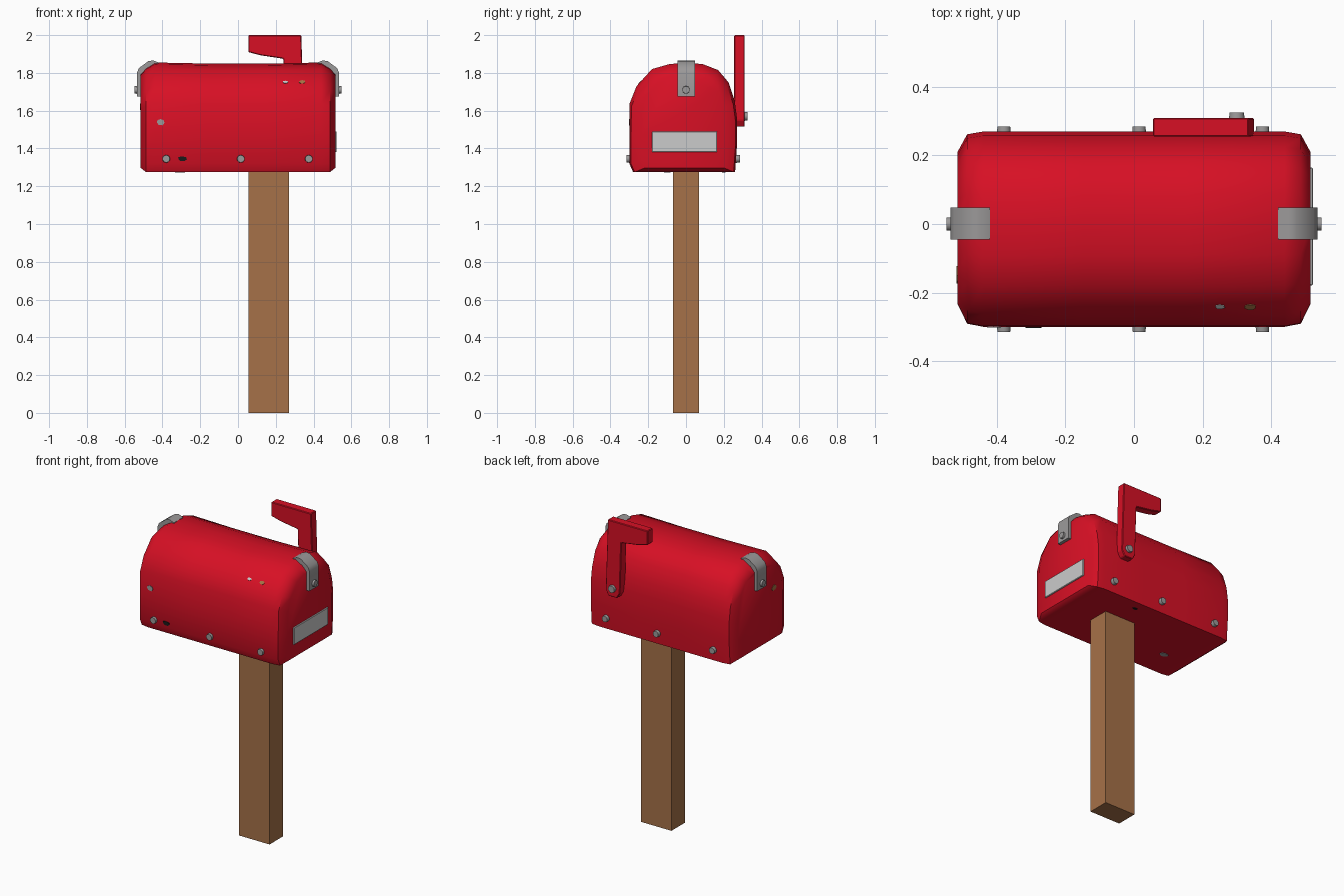
import bpy, bmesh, math, random
from mathutils import Vector
from mathutils.bvhtree import BVHTree

random.seed(4)
if "Cube" in bpy.data.objects:
    bpy.data.objects.remove(bpy.data.objects["Cube"])


def material(name, r, g, b):
    m = bpy.data.materials.new(name)
    m.use_nodes = True
    m.diffuse_color = (r, g, b, 1)
    node = next(n for n in m.node_tree.nodes if n.type == 'BSDF_PRINCIPLED')
    node.inputs["Base Color"].default_value = (r, g, b, 1)
    node.inputs["Roughness"].default_value = 0.7
    return m


RED = material("red paint", 0.68, 0.005, 0.018)
WOOD = material("wood", 0.38, 0.165, 0.065)
METAL = material("grey metal", 0.33, 0.32, 0.32)
PALE = material("pale label", 0.6, 0.6, 0.6)
RUST = material("tan rust", 0.38, 0.17, 0.06)
BLACK = material("black hole", 0.01, 0.01, 0.01)


def finish(bm, name, mat, bevel=0, smooth=None):
    bmesh.ops.recalc_face_normals(bm, faces=bm.faces)
    mesh = bpy.data.meshes.new(name)
    bm.to_mesh(mesh)
    bm.free()
    mesh.materials.append(mat)
    ob = bpy.data.objects.new(name, mesh)
    bpy.context.collection.objects.link(ob)
    if bevel:
        mod = ob.modifiers.new("Bevel", 'BEVEL')
        mod.width, mod.segments = bevel, 1
    if smooth:
        bpy.ops.object.select_all(action='DESELECT')
        ob.select_set(True)
        bpy.context.view_layer.objects.active = ob
        bpy.ops.object.shade_smooth_by_angle(angle=math.radians(smooth))
    return ob


def box(name, mat, x0, x1, y0, y1, z0, z1, bevel=0):
    bm = bmesh.new()
    bmesh.ops.create_cube(bm, size=1)
    for v in bm.verts:
        v.co = ((x0 + x1) / 2 + v.co.x * (x1 - x0),
                (y0 + y1) / 2 + v.co.y * (y1 - y0),
                (z0 + z1) / 2 + v.co.z * (z1 - z0))
    return finish(bm, name, mat, bevel)


def slab(name, mat, outline, y0, y1, bevel=0, smooth=None):
    """Extrude an x-z outline along y."""
    bm = bmesh.new()
    face = bm.faces.new([bm.verts.new((x, y0, z)) for x, z in outline])
    out = bmesh.ops.extrude_face_region(bm, geom=[face])["geom"]
    for v in out:
        if isinstance(v, bmesh.types.BMVert):
            v.co.y = y1
    return finish(bm, name, mat, bevel, smooth)


def rivet(name, centre, direction, radius=0.023, depth=0.04):
    bm = bmesh.new()
    bmesh.ops.create_cone(bm, cap_ends=True, segments=10, radius1=radius,
                          radius2=radius * 0.85, depth=depth)
    turn = Vector(direction).to_track_quat('Z', 'Y')
    for v in bm.verts:
        v.co = turn @ v.co + Vector(centre)
    return finish(bm, name, METAL, smooth=40)


# Mailbox body: arched section lofted along x, drawn in at both ends
arch = [(-0.28, 1.275), (-0.30, 1.32), (-0.30, 1.48), (-0.298, 1.64), (-0.262, 1.73),
        (-0.18, 1.82), (-0.09, 1.846), (0, 1.855), (0.09, 1.846), (0.17, 1.815),
        (0.225, 1.75), (0.258, 1.65), (0.27, 1.56), (0.27, 1.42), (0.26, 1.275)]
sections = [(-0.515, 0.78, 0.86), (-0.487, 0.97, 0.95), (-0.44, 1, 1), (-0.15, 1, 0.99),
            (0.15, 1, 0.99), (0.44, 1, 1), (0.487, 0.97, 0.95), (0.515, 0.78, 0.86)]
base = 1.275
bm = bmesh.new()
rings = []
for x, wide, high in sections:
    lift = 0.022 if high < 0.9 else 0
    rings.append([bm.verts.new((x, y * wide, base + lift + (z - base) * high))
                  for y, z in arch])
for a, b in zip(rings, rings[1:]):
    for i in range(len(arch)):
        j = (i + 1) % len(arch)
        bm.faces.new((a[i], a[j], b[j], b[i]))
bm.faces.new(rings[0])
bm.faces.new(rings[-1])
bmesh.ops.recalc_face_normals(bm, faces=bm.faces)
surface = BVHTree.FromBMesh(bm)
finish(bm, "mailbox_body", RED, smooth=42)

# Post
box("post", WOOD, 0.055, 0.27, -0.068, 0.068, 0, 1.29)

# Signal flag with its pivot
flag = [(0.055, 2.0), (0.335, 2.0), (0.34, 1.85), (0.35, 1.55), (0.33, 1.515),
        (0.27, 1.515), (0.25, 1.55), (0.24, 1.875), (0.12, 1.893), (0.055, 1.91)]
slab("signal_flag", RED, flag, 0.255, 0.31, 0.004)
rivet("flag_pivot", (0.30, 0.305, 1.57), (0, 1, 0), 0.026)

# Bent straps with bolts on both ends
strap = [(0.42, 1.855), (0.45, 1.866), (0.475, 1.862), (0.525, 1.825), (0.535, 1.80),
         (0.535, 1.675), (0.505, 1.675), (0.5, 1.78), (0.46, 1.82), (0.42, 1.835)]
for side, label in ((1, "left"), (-1, "right")):
    slab(label + "_strap", METAL, [(x * side, z) for x, z in strap], -0.045, 0.048, smooth=50)
    rivet(label + "_strap_bolt", (side * 0.527, 0, 1.71), (side, 0, 0))

# Address label
box("address_label", PALE, 0.5, 0.522, -0.18, 0.165, 1.38, 1.49, 0.003)

# Rivet rows along the lower sides
for i, x in enumerate((-0.38, 0.015, 0.375)):
    rivet(f"front_rivet_{i + 1}", (x, -0.295, 1.345), (0, -1, 0))
    rivet(f"back_rivet_{i + 1}", (x, 0.265, 1.345), (0, 1, 0))


# Paint chips laid onto the body surface
def chip(name, mat, start, direction, size, squash=0.7):
    hit, normal, _, _ = surface.ray_cast(Vector(start), Vector(direction))
    turn = normal.to_track_quat('Z', 'Y')
    bm = bmesh.new()
    bmesh.ops.create_cone(bm, cap_ends=True, segments=7, radius1=size, radius2=size, depth=0.006)
    wobble = [random.uniform(0.75, 1.1) for _ in range(7)]
    for v in bm.verts:
        k = wobble[round(math.atan2(v.co.y, v.co.x) / math.tau * 7) % 7]
        v.co = turn @ Vector((v.co.x * k, v.co.y * k * squash, v.co.z)) + hit
    finish(bm, name, mat)


IN = (0, 1, 0)
chip("front_chip", METAL, (-0.41, -1, 1.54), IN, 0.026)
chip("upper_chip", PALE, (0.25, -1, 1.75), IN, 0.015)
chip("rust_chip", RUST, (0.34, -1, 1.75), IN, 0.018)
chip("front_hole", BLACK, (-0.295, -1, 1.345), IN, 0.026, 0.5)
chip("end_rust_chip", RUST, (-1, -0.15, 1.62), (1, 0, 0), 0.026)
chip("bottom_chip", METAL, (-0.31, -0.10, 1), (0, 0, 1), 0.028)
chip("bottom_hole", BLACK, (0.16, 0.2, 1), (0, 0, 1), 0.018)
